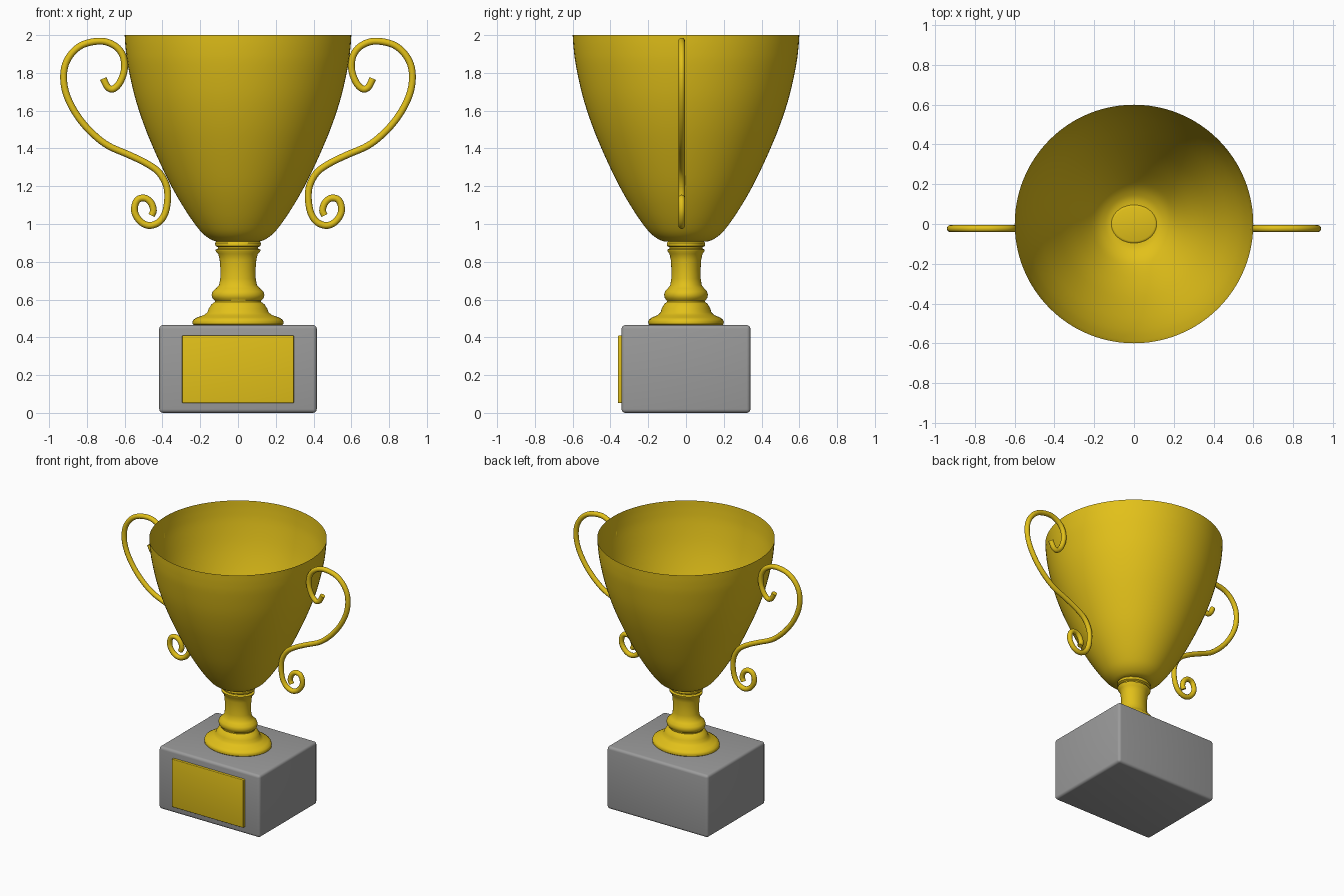
import bpy, bmesh, math
from mathutils import Vector

if "Cube" in bpy.data.objects:
    bpy.data.objects.remove(bpy.data.objects["Cube"])


def material(name, rgb):
    m = bpy.data.materials.new(name)
    m.diffuse_color = (*rgb, 1)
    m.use_nodes = True
    m.node_tree.nodes["Principled BSDF"].inputs["Base Color"].default_value = m.diffuse_color
    return m


GOLD = material("gold", (0.76, 0.53, 0.01))
GREY = material("stone grey", (0.33, 0.33, 0.33))


def smooth_path(pts, n=4):
    # Catmull-Rom through the given 2D points
    p = [Vector(q) for q in pts]
    p = [2 * p[0] - p[1]] + p + [2 * p[-1] - p[-2]]
    out = []
    for a, b, c, d in zip(p, p[1:], p[2:], p[3:]):
        for i in range(n):
            t = i / n
            out.append(0.5 * (2 * b + (c - a) * t + (2 * a - 5 * b + 4 * c - d) * t * t
                              + (3 * b - a - 3 * c + d) * t ** 3))
    return out + [p[-2]]


def finish(obj, mat, angle=40):
    obj.data.materials.append(mat)
    bpy.ops.object.select_all(action='DESELECT')
    obj.select_set(True)
    bpy.context.view_layer.objects.active = obj
    bpy.ops.object.shade_smooth_by_angle(angle=math.radians(angle))


def lathe(name, profile, mat, y_scale=1.0, cap=False, sides=96):
    # profile runs from bottom to top
    bm = bmesh.new()
    rings = [[bm.verts.new((r * math.cos(2 * math.pi * i / sides),
                            r * y_scale * math.sin(2 * math.pi * i / sides), z))
              for i in range(sides)] for r, z in profile]
    for lo, hi in zip(rings, rings[1:]):
        for i in range(sides):
            j = (i + 1) % sides
            bm.faces.new((lo[i], lo[j], hi[j], hi[i]))
    if cap:
        bm.faces.new(rings[0][::-1])
        bm.faces.new(rings[-1])
    me = bpy.data.meshes.new(name)
    bm.to_mesh(me)
    bm.free()
    obj = bpy.data.objects.new(name, me)
    bpy.context.collection.objects.link(obj)
    finish(obj, mat)


def box(name, lo, hi, bevel, mat):
    lo, hi = Vector(lo), Vector(hi)
    bpy.ops.mesh.primitive_cube_add(size=1, location=(lo + hi) / 2)
    obj = bpy.context.object
    obj.name = name
    obj.scale = hi - lo
    bpy.ops.object.transform_apply(location=False, rotation=False, scale=True)
    mod = obj.modifiers.new("rounded edges", 'BEVEL')
    mod.width, mod.segments = bevel, 4
    bpy.ops.object.modifier_apply(modifier=mod.name)
    finish(obj, mat)


# Plinth and plaque
box("plinth", (-0.417, -0.341, 0), (0.417, 0.341, 0.465), 0.02, GREY)
box("plaque", (-0.296, -0.36, 0.052), (0.296, -0.33, 0.41), 0.005, GOLD)

# Turned stem, slightly oval like the plinth
stem = [(0.225, 0.46), (0.24, 0.47), (0.241, 0.482), (0.236, 0.494), (0.215, 0.506),
        (0.18, 0.518), (0.162, 0.532), (0.155, 0.552), (0.14, 0.575), (0.122, 0.588),
        (0.122, 0.594), (0.135, 0.607), (0.14, 0.625), (0.134, 0.643), (0.115, 0.66),
        (0.1, 0.677), (0.094, 0.71), (0.093, 0.76), (0.097, 0.81), (0.105, 0.842),
        (0.118, 0.856), (0.119, 0.864), (0.106, 0.871), (0.106, 0.877), (0.12, 0.884),
        (0.121, 0.9), (0.113, 0.909), (0.103, 0.912)]
lathe("stem", stem, GOLD, y_scale=0.83, cap=True)

# Open thin-walled bowl
bowl = [(0.07, 0.905), (0.12, 0.909), (0.155, 0.925), (0.19, 0.953), (0.225, 0.995),
        (0.27, 1.06), (0.325, 1.15), (0.378, 1.25), (0.443, 1.39), (0.5, 1.53),
        (0.548, 1.68), (0.583, 1.84), (0.595, 1.93), (0.6, 2.0)]
lathe("bowl", smooth_path(bowl), GOLD)

# Scrolled handles, one on each side
scroll = [(.714, 1.77), (.69, 1.725), (.66, 1.715), (.625, 1.75), (.602, 1.815),
          (.606, 1.88), (.635, 1.93), (.69, 1.962), (.75, 1.967), (.825, 1.948),
          (.883, 1.9), (.918, 1.83), (.921, 1.74), (.894, 1.65), (.84, 1.558),
          (.77, 1.479), (.688, 1.415), (.582, 1.368), (.492, 1.325), (.423, 1.278),
          (.383, 1.214), (.372, 1.146), (.383, 1.066), (.415, 1.013), (.466, .992),
          (.513, 1.01), (.545, 1.056), (.545, 1.103), (.524, 1.133), (.487, 1.135),
          (.458, 1.108), (.448, 1.071), (.458, 1.045)]
for side, label in ((1, "right"), (-1, "left")):
    cu = bpy.data.curves.new(label + "_handle", 'CURVE')
    cu.dimensions = '3D'
    cu.bevel_depth, cu.bevel_resolution, cu.use_fill_caps = 0.018, 4, True
    pts = smooth_path(scroll, 5)
    sp = cu.splines.new('POLY')
    sp.points.add(len(pts) - 1)
    for point, q in zip(sp.points, pts):
        point.co = (side * q.x, -0.023, q.y, 1)
    sp.use_smooth = True
    handle = bpy.data.objects.new(label + "_handle", cu)
    bpy.context.collection.objects.link(handle)
    bpy.ops.object.select_all(action='DESELECT')
    handle.select_set(True)
    bpy.context.view_layer.objects.active = handle
    bpy.ops.object.convert(target='MESH')
    finish(bpy.context.object, GOLD)
